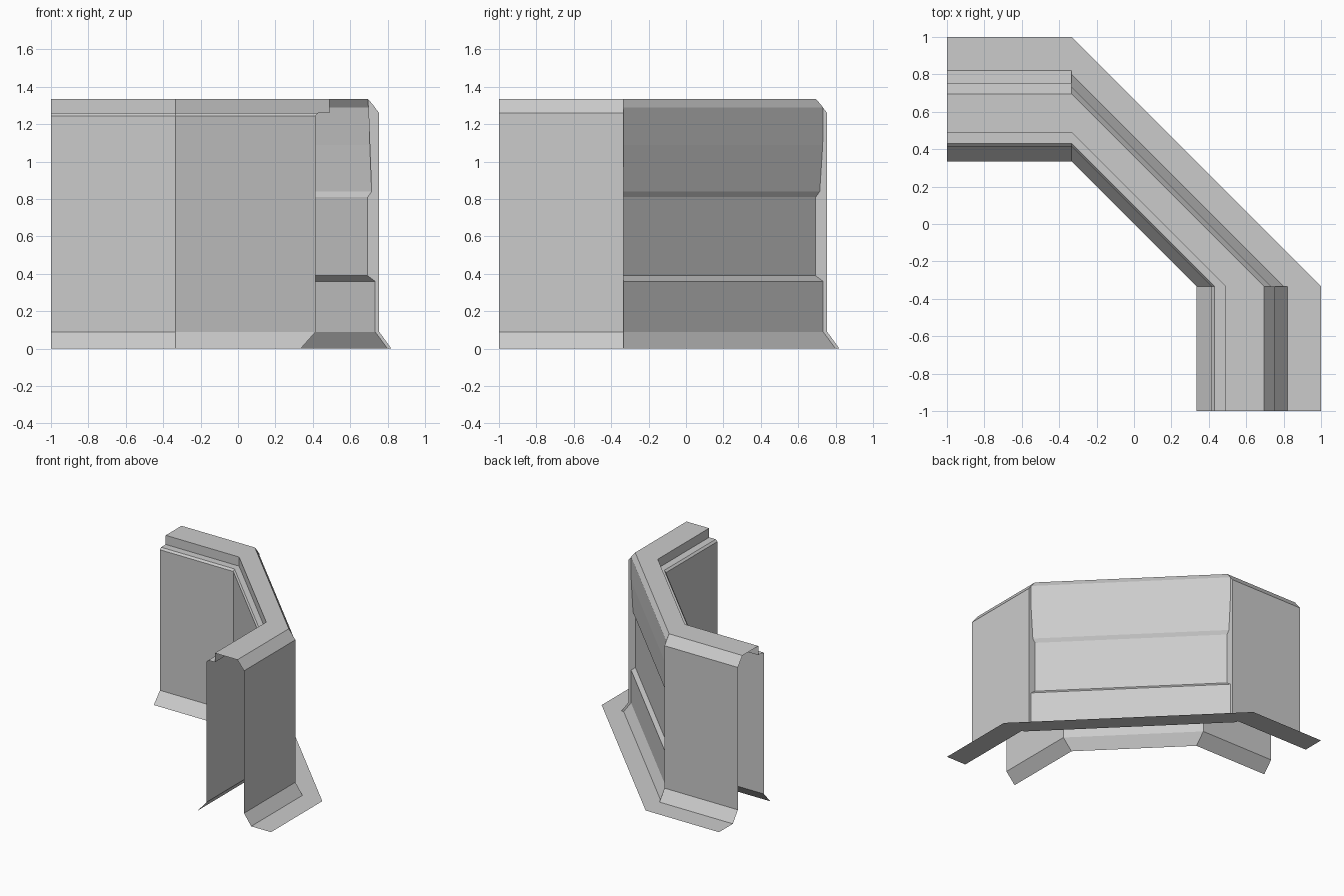
import bpy

if "Cube" in bpy.data.objects:
    bpy.data.objects.remove(bpy.data.objects["Cube"])

T = 1 / 3
TOP = 1.335

# Profiles as (offset from centre, height); the corner wall is an open shell
PLATE = [(1.0, 0.0), (0.80, 0.0)]
OUTER = [(0.82, 0.0), (0.755, 0.09), (0.755, 1.26), (0.695, TOP)]
PANEL = [(0.80, 0.0), (0.733, 0.09), (0.733, 0.36), (0.693, 0.39), (0.693, 0.81),
         (0.715, 0.84), (0.731, 1.09), (0.733, 1.29), (0.695, TOP)]
INNER = [(0.695, TOP), (0.49, TOP), (0.49, 1.26), (0.43, 1.26),
         (0.415, 1.245), (0.415, 0.09), (0.335, 0.0)]


def at(station, point):
    """Place a profile point at one of the four stations along the wall."""
    c, z = point
    return [(-1, c, z), (-T, c, z), (c, -T, z), (c, -1, z)][station]


def make(name, verts, faces):
    mesh = bpy.data.meshes.new(name)
    mesh.from_pydata(verts, [], faces)
    mesh.update()
    ob = bpy.data.objects.new(name, mesh)
    bpy.context.collection.objects.link(ob)
    return ob


def sweep(name, profile, stations):
    n = len(profile)
    verts = [at(s, p) for s in stations for p in profile]
    faces = [(j * n + i, j * n + i + 1, (j + 1) * n + i + 1, (j + 1) * n + i)
             for j in range(len(stations) - 1) for i in range(n - 1)]
    return make(name, verts, faces)


# Inner wall with ledge, top and inner skirt
sweep("inner_wall_and_top", INNER, [0, 1, 2, 3])

# Outer faces of the two straight arms, with their ground flange
ARM = [(1.0, 0.0)] + OUTER
sweep("outer_wall_left_arm", ARM, [0, 1])
sweep("outer_wall_right_arm", ARM, [2, 3])

# Recessed diagonal panel and its ground flange
sweep("ground_flange_diagonal", PLATE, [1, 2])
sweep("recessed_panel_diagonal", PANEL, [1, 2])

# Narrow side reveals where the arms stand proud of the panel
outline = OUTER + PANEL[-2::-1]
for name, station in (("panel_reveal_left", 1), ("panel_reveal_right", 2)):
    face = list(range(len(outline)))
    if station == 2:
        face.reverse()
    make(name, [at(station, p) for p in outline], [face])
